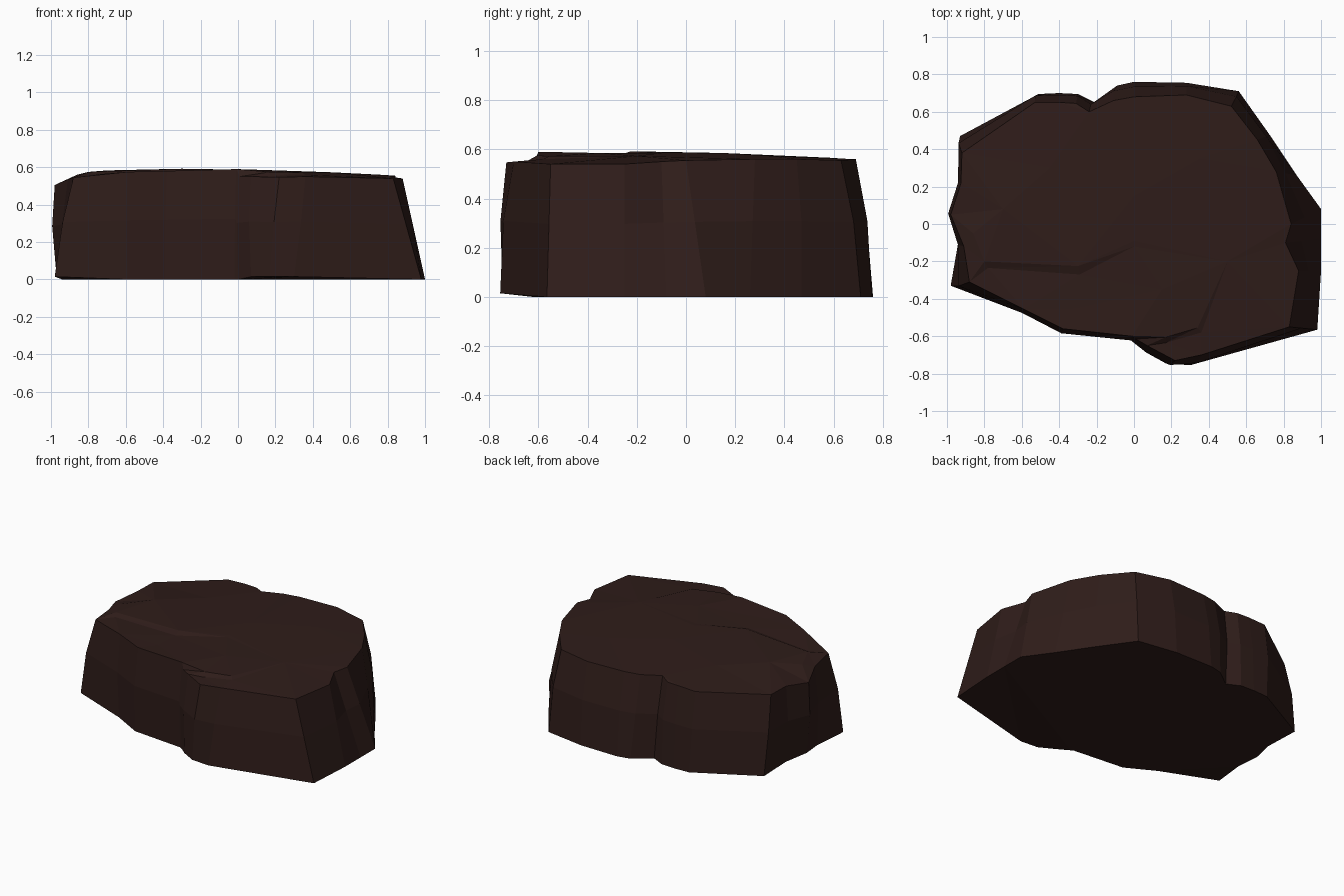
import bpy, bmesh
from mathutils import Vector
from mathutils.geometry import delaunay_2d_cdt

# Outline going round counter-clockwise: base x, base y, top x, top y, top z
OUTLINE = [
    (1.00, 0.08, 0.84, 0.00, .555), (0.87, 0.26, 0.76, 0.28, .56),
    (0.73, 0.47, 0.66, 0.45, .56), (0.56, 0.71, 0.52, 0.63, .555),
    (0.28, 0.755, 0.28, 0.69, .56), (0.00, 0.76, 0.00, 0.68, .56),
    (-0.09, 0.74, -0.11, 0.66, .56), (-0.21, 0.65, -0.24, 0.60, .565),
    (-0.30, 0.695, -0.31, 0.645, .555), (-0.40, 0.70, -0.40, 0.65, .555),
    (-0.51, 0.695, -0.53, 0.65, .55), (-0.93, 0.47, -0.92, 0.38, .53),
    (-0.92, 0.22, -0.925, 0.22, .53), (-0.97, 0.06, -0.98, 0.05, .505),
    (-0.94, -0.10, -0.91, -0.12, .535), (-0.98, -0.33, -0.88, -0.31, .545),
    (-0.59, -0.465, -0.59, -0.455, .575), (-0.39, -0.575, -0.38, -0.56, .58),
    (-0.02, -0.61, -0.01, -0.60, .59), (0.00, -0.62, 0.01, -0.615, .55),
    (0.07, -0.69, 0.07, -0.65, .55), (0.17, -0.745, 0.22, -0.73, .547),
    (0.30, -0.755, 0.36, -0.70, .55), (0.98, -0.565, 0.83, -0.55, .54),
    (1.00, -0.25, 0.88, -0.25, .54), (1.00, -0.08, 0.81, -0.10, .55),
]

# Upper and lower lips of the cracks on the top
CRACKS = [
    [(-0.86, -0.05, .56), (-0.80, -0.20, .575), (-0.30, -0.225, .592), (0.0, -0.09, .587)],
    [(-0.78, -0.235, .56), (-0.29, -0.27, .576), (0.0, -0.12, .585)],
    [(0.17, -0.605, .575), (0.34, -0.555, .572)],
    [(0.17, -0.635, .55), (0.36, -0.58, .56)],
]
DOME = [(0.0, 0.15, .585), (0.35, 0.35, .573), (-0.45, 0.3, .578), (-0.7, 0.08, .583),
        (0.5, -0.2, .573), (0.15, -0.35, .585), (-0.3, -0.45, .577)]

bm = bmesh.new()
n = len(OUTLINE)

# Side walls: base, bulging middle and top rings
base, middle, top = [], [], []
for i, (bx, by, tx, ty, tz) in enumerate(OUTLINE):
    bz = 0.015 if by < -0.65 or bx < -0.95 else 0.0
    prev, nxt = OUTLINE[i - 1], OUTLINE[(i + 1) % n]
    out = Vector((nxt[1] - prev[1], prev[0] - nxt[0], 0)).normalized()
    bulge = 0.0 if bx > 0.8 else 0.018
    b, t = Vector((bx, by, bz)), Vector((tx, ty, tz))
    m = b.lerp(t, 0.55) + out * bulge
    m.x, m.y = max(-1.0, m.x), max(-0.757, m.y)
    for ring, p in ((base, b), (middle, m), (top, t)):
        ring.append(bm.verts.new(p))
for low, high in ((base, middle), (middle, top)):
    for i in range(n):
        j = (i + 1) % n
        bm.faces.new((low[i], low[j], high[j], high[i]))

# Underside
under = bm.faces.new(base[::-1])
bmesh.ops.triangulate(bm, faces=[under])

# Cracked, gently domed top
verts = list(top)
edges = [(i, (i + 1) % n) for i in range(n)]
for line in CRACKS:
    start = len(verts)
    verts += [bm.verts.new(p) for p in line]
    edges += [(k, k + 1) for k in range(start, len(verts) - 1)]
verts += [bm.verts.new(p) for p in DOME]
flat = [v.co.to_2d() for v in verts]
_, _, tris, origin, _, _ = delaunay_2d_cdt(flat, edges, [list(range(n))], 1, 1e-5)
for tri in tris:
    if all(origin[k] for k in tri):
        bm.faces.new([verts[origin[k][0]] for k in tri])

bmesh.ops.recalc_face_normals(bm, faces=bm.faces[:])
mesh = bpy.data.meshes.new("rock_slab")
bm.to_mesh(mesh)
bm.free()

rock = bpy.data.objects.new("rock_slab", mesh)
bpy.context.collection.objects.link(rock)
stone = bpy.data.materials.new("dark_stone")
stone.diffuse_color = (0.028, 0.012, 0.010, 1)
mesh.materials.append(stone)
